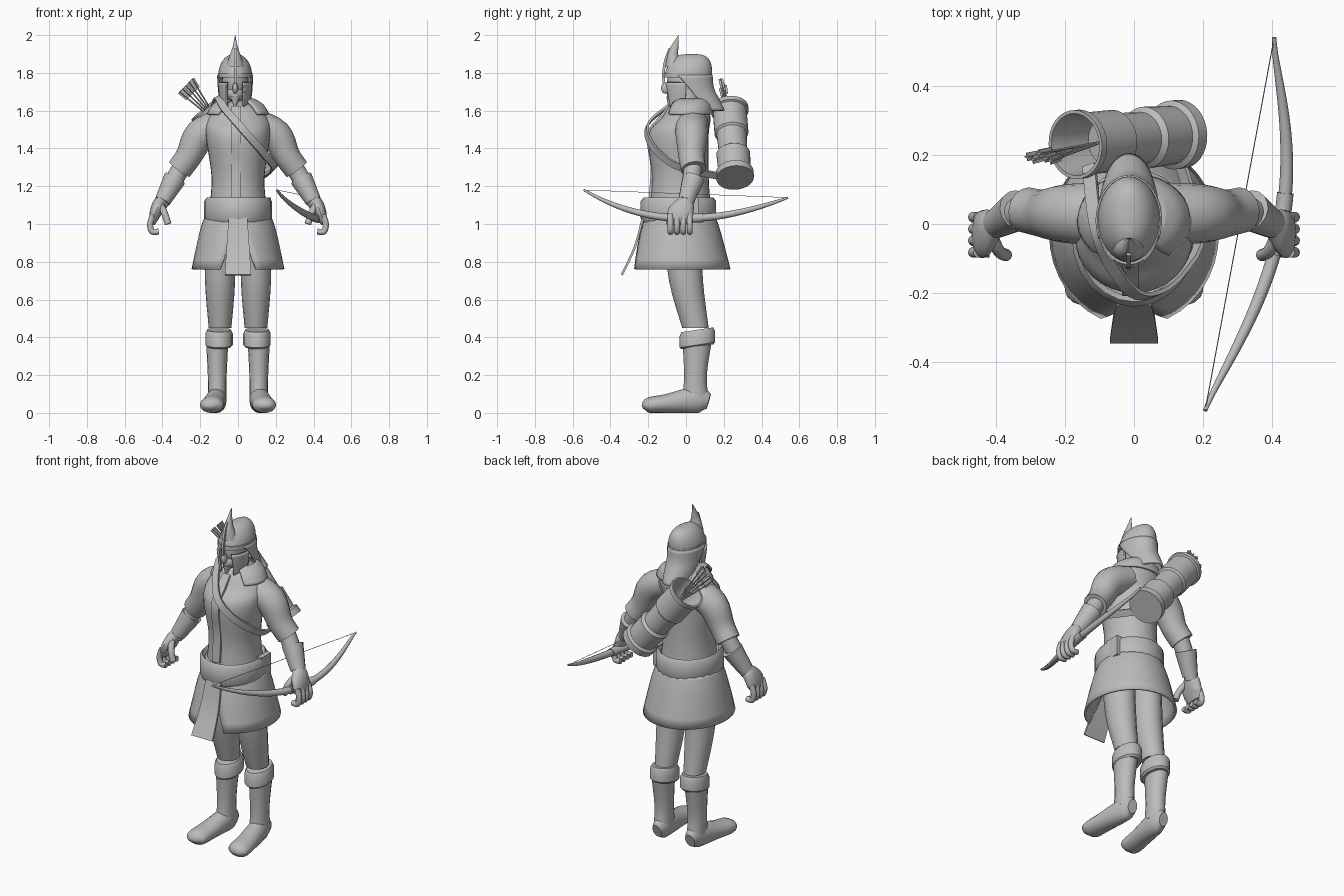
import bpy, bmesh, math, random
from mathutils import Vector, Matrix

cube = bpy.data.objects.get("Cube")
if cube:
    bpy.data.objects.remove(cube)

shade = (0.5, 0.5, 0.5, 1)
grey = bpy.data.materials.new("plain_grey")
grey.use_nodes = True
grey.diffuse_color = shade
grey.node_tree.nodes["Principled BSDF"].inputs["Base Color"].default_value = shade
parts = []
up = Vector((0, 0, 1))
back = Vector((0, 1, 0))


def finish(name, bm):
    """Turn a bmesh into a named, coloured object."""
    bmesh.ops.recalc_face_normals(bm, faces=bm.faces)
    mesh = bpy.data.meshes.new(name)
    bm.to_mesh(mesh)
    bm.free()
    mesh.materials.append(grey)
    obj = bpy.data.objects.new(name, mesh)
    bpy.context.scene.collection.objects.link(obj)
    parts.append(obj)
    return obj


def interpolate(rows, steps):
    """Smooth curve through all the values of the given rows."""
    result = []
    last = len(rows) - 1
    for i in range(last):
        before, here, there, after = (rows[max(0, min(last, i + k))] for k in (-1, 0, 1, 2))
        for step in range(steps):
            t = step / steps
            row = []
            for a, b, c, d in zip(before, here, there, after):
                leave, arrive = (c - a) / 2, (d - b) / 2
                bend = c - b
                row.append(b + t * leave + t * t * (3 * bend - 2 * leave - arrive)
                           + t * t * t * (leave + arrive - 2 * bend))
            result.append(row)
    return result + [list(rows[-1])]


def skin(bm, rings, closed):
    for low, high in zip(rings, rings[1:]):
        count = len(low)
        for j in range(count if closed else count - 1):
            k = (j + 1) % count
            bm.faces.new((low[j], low[k], high[k], high[j]))


def tube(name, points, size=(), steps=4, sides=16, axis=None, ref=back, around=None, mirror=1):
    """Loft ellipses along a path; each point is a position, then its radii unless size is given."""
    rows = []
    for point in points:
        radii = tuple(point[3:]) or size
        rows.append((*point[:3], radii[0], radii[-1]))
    rows = interpolate(rows, steps)
    centres = [Vector((row[0] * mirror, row[1], row[2])) for row in rows]
    bm, rings = bmesh.new(), []
    phase, grow = (math.pi / 4, math.sqrt(2)) if sides == 4 else (0, 1)
    for i, (centre, row) in enumerate(zip(centres, rows)):
        along = axis or centres[min(i + 1, len(rows) - 1)] - centres[max(i - 1, 0)]
        along = along.normalized()
        across = along.cross(centre - around if around else ref).normalized()
        outward = across.cross(along)
        ring = []
        for j in range(sides):
            angle = phase + math.tau * j / sides
            offset = across * row[3] * math.cos(angle) + outward * row[4] * math.sin(angle)
            ring.append(bm.verts.new(centre + grow * offset))
        rings.append(ring)
    skin(bm, rings, True)
    bm.faces.new(rings[0])
    bm.faces.new(rings[-1])
    return finish(name, bm)


def column(name, rows, x=0.0, **options):
    """Upright loft; rows are height, centre y, half width, half depth."""
    return tube(name, [(x, y, z, wide, deep) for z, y, wide, deep in rows], axis=up, **options)


def ball(name, centre, radii):
    bm = bmesh.new()
    place = Matrix.Translation(centre) @ Matrix.Diagonal((*radii, 1))
    bmesh.ops.create_uvsphere(bm, u_segments=24, v_segments=16, radius=1, matrix=place)
    return finish(name, bm)


def sheet(name, rows, x=0.0, start=None, mirror=1):
    """Curved plate; rows are height, centre y, half width, half depth, reach in degrees from the back."""
    bm, rings, count = bmesh.new(), [], 32
    for z, y, wide, deep, reach in interpolate(rows, 3):
        first = -reach if start is None else start
        ring = []
        for j in range(count + 1):
            angle = mirror * math.radians(first + (reach - first) * j / count)
            ring.append(bm.verts.new((x + wide * math.sin(angle), y + deep * math.cos(angle), z)))
        rings.append(ring)
    skin(bm, rings, False)
    solid = finish(name, bm).modifiers.new("thickness", "SOLIDIFY")
    solid.thickness = 0.012
    solid.offset = 0


# Tunic body, neck, button strip and folded collar
column("tunic_body", [(1.1, -.03, .15, .16), (1.25, -.03, .14, .15), (1.47, -.04, .17, .16),
                      (1.56, 0, .16, .13), (1.62, .01, .11, .1), (1.65, .02, .06, .06)], sides=32)
tube("neck", [(0, .02, 1.6), (-.01, .01, 1.74)], size=(.055,))
tube("front_strip", [(-.01, -.19, 1.13), (-.01, -.18, 1.3), (-.01, -.2, 1.47), (-.01, -.14, 1.56),
                     (-.01, -.09, 1.62)], size=(.025, .008), sides=4)
sheet("collar", [(1.66, .03, .08, .08, 155), (1.63, .02, .13, .11, 148), (1.58, .01, .16, .13, 140)])

# Belt with side plate, skirt open at the front, and hanging flap
belt_rim = [(1.01, .01), (1.03, 0), (1.12, 0), (1.14, .015), (1.12, .03)]
column("belt", [(z, -.04, .18 - inset, .2 - inset) for z, inset in belt_rim], steps=1, sides=24)
tube("belt_plate", [(.16, .02, 1.02), (.16, .02, 1.14)], size=(.015, .045), sides=4)
sheet("skirt", [(1.04, -.03, .17, .18, 178), (.95, -.03, .2, .21, 172), (.76, -.03, .24, .26, 157)])
tube("skirt_flap", [(0, -.23, 1.03, .05, .006), (0, -.27, .88, .06, .006), (0, -.34, .73, .07, .006)],
     sides=4)

for label, mirror in (("left_", 1), ("right_", -1)):
    # Leg, cuffed boot and foot
    column(label + "leg", [(1, -.02, .08, .1), (.7, 0, .08, .09), (.45, .05, .06, .07)],
           x=.095, mirror=mirror)
    tube(label + "boot_cuff", [(.1, .06, z, .073 - inset, .095 - inset)
                               for z, inset in ((.35, .01), (.36, 0), (.42, 0), (.44, .01))],
         steps=1, axis=Vector((0, -.15, 1)), mirror=mirror)
    column(label + "boot_shaft", [(.08, .05, .05, .07), (.2, .05, .05, .06), (.4, .06, .06, .08)],
           x=.11, mirror=mirror)
    tube(label + "boot_foot", [(.11, .12, .06, .03, .04), (.11, .06, .07, .05, .07), (.13, -.1, .05, .06, .05),
                               (.14, -.2, .04, .06, .04), (.14, -.23, .03, .02, .01)], ref=up, mirror=mirror)

    # Sleeve, forearm and bracer
    tube(label + "sleeve", [(.09, .03, 1.53, .08, .09), (.2, .03, 1.47, .085), (.26, .03, 1.36, .07),
                            (.31, .04, 1.29, .067)], mirror=mirror)
    tube(label + "forearm", [(.28, .04, 1.33, .05), (.37, .02, 1.18, .045), (.41, 0, 1.1, .035)],
         mirror=mirror)
    tube(label + "bracer", [(.335, .04, 1.24, .06), (.4, 0, 1.12, .042)], mirror=mirror)

    # Hand with curled fingers
    tube(label + "palm", [(.4, 0, 1.13, .03, .035), (.42, -.01, 1.1, .035, .055), (.44, -.03, 1.05, .03, .07),
                          (.455, -.03, 1, .015, .05)], mirror=mirror)
    for finger in range(4):
        y = .02 - .034 * finger
        tube(label + "finger_%d" % finger, [(.45, y, 1.05), (.465, y, 1), (.455, y, .96), (.42, y, .96)],
             size=(.016,), sides=10, mirror=mirror)
    tube(label + "thumb", [(.41, -.04, 1.1), (.39, -.08, 1.06), (.37, -.09, 1)], size=(.018,),
         sides=10, mirror=mirror)

# Head with nose, mouth, ears hidden, and small beard
mid = -.015
ball("head", (mid, 0, 1.76), (.07, .1, .11))
ball("jaw", (mid, -.04, 1.69), (.05, .06, .045))
ball("nose", (mid, -.11, 1.72), (.014, .022, .03))
ball("mouth", (mid, -.085, 1.68), (.024, .016, .012))
tube("beard", [(mid, -.08, 1.67, .025), (mid, -.09, 1.62, .004)], steps=1)

# Helmet dome, brow, spike and nose bar
dome = []
for step in range(9):
    angle = math.pi / 2 * step / 8.2
    rise, spread = math.sin(angle), math.cos(angle)
    dome.append((1.78 + .12 * rise, .01 + .02 * rise, .09 * spread ** .9, .125 * spread ** .6))
column("helmet_dome", dome, x=mid, sides=32)
column("helmet_brow", [(1.775, .01, .092, .128), (1.8, .01, .092, .128)], x=mid, sides=32)
column("helmet_spike", [(1.83, -.06, .05, .05), (1.89, -.07, .03, .03), (1.94, -.06, .013, .02),
                        (2, -.04, .001, .001)], x=mid)
tube("helmet_ridge", [(mid, -.115, 1.74), (mid, -.12, 1.79), (mid, -.11, 1.86), (mid, -.085, 1.93)],
     size=(.007,), sides=4)

# Neck guard and cheek guards
sheet("neck_guard", [(1.79, .01, .09, .125, 115), (1.72, .02, .086, .122, 92), (1.66, .05, .08, .12, 82),
                     (1.6, .08, .07, .12, 62)], x=mid)
for label, mirror in (("left_", 1), ("right_", -1)):
    sheet(label + "cheek_guard", [(1.75, 0, .085, .12, 150), (1.69, 0, .08, .11, 147),
                                  (1.62, -.01, .066, .09, 142)], x=mid, start=90, mirror=mirror)

# Quiver with rims, waist and hollow mouth
bottom, mouth = Vector((.135, .26, 1.245)), Vector((-.17, .23, 1.615))
profile = [(0, .1), (.08, .1), (.1, .085), (.34, .09), (.37, .075), (.62, .08), (.64, .09), (.94, .09),
           (.95, .1), (1, .1), (1, .09), (.7, .07)]
tube("quiver", [(*bottom.lerp(mouth, t), radius) for t, radius in profile], steps=1, sides=32,
     axis=mouth - bottom)

# Arrows fanning out of the mouth, with crossed feathers
random.seed(4)
for arrow in range(5):
    nock = bottom.lerp(mouth, .75)
    tip = Vector((-.31 + .017 * arrow, random.uniform(.18, .24), 1.7 + .017 * arrow))
    tube("arrow_shaft_%d" % arrow, [nock, tip], size=(.004,), steps=1, sides=6)
    for blade, size in (("wide", (.012, .002)), ("tall", (.002, .012))):
        tube("arrow_feather_%s_%d" % (blade, arrow), [nock.lerp(tip, .8), tip], size=size, steps=1, sides=4)

# Strap from the shoulder across the chest to the quiver
tube("quiver_strap", [(-.13, .17, 1.58), (-.11, 0, 1.67), (-.07, -.11, 1.61), (0, -.2, 1.53),
                      (.07, -.2, 1.45), (.14, -.14, 1.37), (.19, -.03, 1.3), (.13, .19, 1.25)],
     size=(.02, .006), sides=4, around=Vector((0, 0, 1.43)))

# Bow curving away from its string, thicker in the grip
bow = []
for step in range(-12, 13):
    t = step / 12
    bulge = .12 * (1 - t * t) ** 1.3
    bow.append(Vector((.306 + .1 * t + bulge, .54 * t, 1.03 + (.13 - .02 * t) * t * t)))
tube("bow", [(*point, .02 - .014 * abs(step / 12 - 1) ** 2) for step, point in enumerate(bow)],
     steps=2, sides=12, ref=up)
tube("bow_grip", bow[10:15], size=(.024,), sides=12, ref=up)
tube("bow_string", [bow[0], bow[-1]], size=(.0015,), steps=1, sides=6, ref=up)

# Smooth shading with sharp edges kept
bpy.ops.object.select_all(action="DESELECT")
for obj in parts:
    obj.select_set(True)
bpy.context.view_layer.objects.active = parts[0]
bpy.ops.object.shade_smooth_by_angle(angle=math.radians(40))
